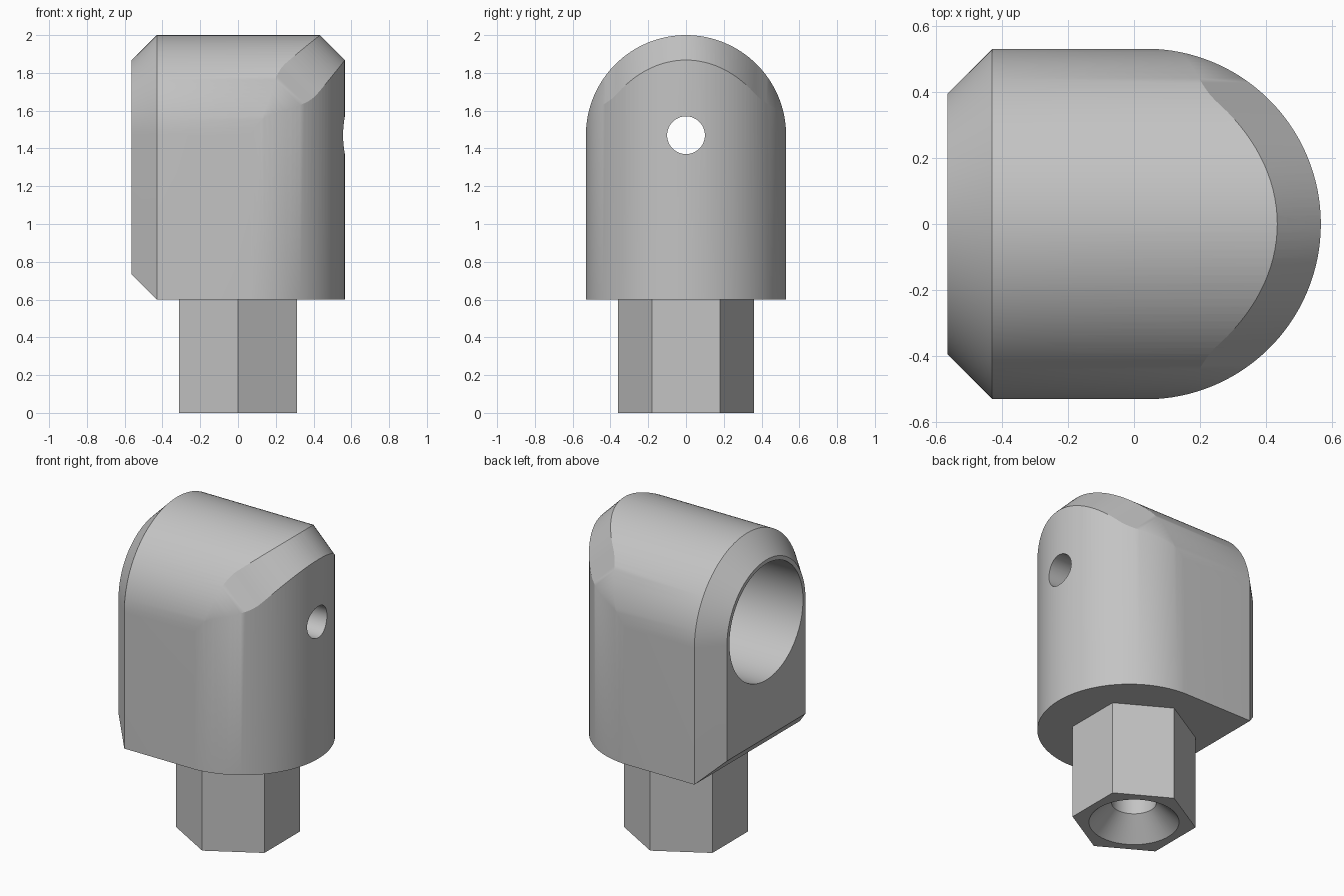
import bpy, bmesh
from math import sin, cos, pi, sqrt, radians

cube = bpy.data.objects.get("Cube")
if cube:
    bpy.data.objects.remove(cube, do_unlink=True)

R = 0.53            # arch and nose radius
BASE = 0.6          # underside of the housing
AXIS = 1.47         # height of the bore axis
NOSE = 0.035        # centre of the rounded nose in x
END = 0.565         # half length
CH = 0.135          # chamfer size

metal = bpy.data.materials.new("plain grey")
metal.use_nodes = True
grey = (0.55, 0.55, 0.55, 1)
metal.diffuse_color = grey
metal.node_tree.nodes["Principled BSDF"].inputs["Base Color"].default_value = grey


def loft(name, loops):
    """Closed solid through a list of equal-length point loops."""
    bm = bmesh.new()
    rings = [[bm.verts.new(p) for p in loop] for loop in loops]
    n = len(rings[0])
    for a, b in zip(rings, rings[1:]):
        for i in range(n):
            j = (i + 1) % n
            bm.faces.new((a[i], a[j], b[j], b[i]))
    bm.faces.new(rings[0])
    bm.faces.new(rings[-1])
    bmesh.ops.recalc_face_normals(bm, faces=bm.faces)
    mesh = bpy.data.meshes.new(name)
    bm.to_mesh(mesh)
    bm.free()
    obj = bpy.data.objects.new(name, mesh)
    bpy.context.collection.objects.link(obj)
    return obj


def circle(r, n=64, start=0.0):
    return [(r * cos(start + 2 * pi * i / n), r * sin(start + 2 * pi * i / n))
            for i in range(n)]


def boolean(obj, tool, operation):
    tool.hide_render = True
    mod = obj.modifiers.new(operation.lower(), 'BOOLEAN')
    mod.operation, mod.solver, mod.object = operation, 'EXACT', tool
    bpy.context.view_layer.objects.active = obj
    bpy.ops.object.modifier_apply(modifier=mod.name)


def arch(x, inset):
    """Flat-bottomed arch section at x, inset evenly on all sides."""
    r = R - inset
    top = [(x, r * cos(pi * i / 64), AXIS + r * sin(pi * i / 64)) for i in range(65)]
    return [(x, r, BASE + inset)] + top + [(x, -r, BASE + inset)]


def finish(obj):
    obj.data.materials.clear()
    obj.data.materials.append(metal)
    bpy.ops.object.select_all(action='DESELECT')
    obj.select_set(True)
    bpy.context.view_layer.objects.active = obj
    bpy.ops.object.shade_smooth_by_angle(angle=radians(25))


# Housing: arch with a chamfered open end
housing = loft("housing", [arch(-END, CH), arch(CH - END, 0), arch(0.8, 0)])

# Rounded nose, seen in plan
rn = R + 0.001
plan = [(NOSE + rn * cos(a), rn * sin(a))
        for a in (-pi / 2 + pi * i / 64 for i in range(65))]
plan += [(0, 0.65), (-1, 0.65), (-1, -0.65), (0, -0.65)]
nose = loft("nose_shaper", [[(x, y, z) for x, y in plan] for z in (-1, 3)])


# Sloping chamfer where arch and nose meet, fading out towards the sides
def fade(u):
    if u < 0.7:
        return CH + 0.035 * (u / 0.7) ** 2
    return 0.17 * (1 - ((u - 0.7) / 0.3) ** 2)


rc = R + 0.002
slope = []
for i in range(65):
    u = sin(pi * (i / 64 - 0.5))
    slope.append((rc * u, AXIS + NOSE + 2 * rc * sqrt(max(0, 1 - u * u)) - fade(abs(u))))
slope += [(0.65, 1.3), (0.65, -5), (-0.65, -5), (-0.65, 1.3)]
bevel = loft("chamfer_shaper", [[(s / 2 + t, y, s / 2 - t) for y, s in slope]
                                for t in (-3, 3)])

# Main bore, small cross hole and countersunk stem hole
bore = loft("bore_cutter", [[(x, y, AXIS + z) for y, z in circle(0.37, 96)]
                            for x in (-1, 0.3)])
pin = loft("pin_hole_cutter", [[(x, y, AXIS + z) for y, z in circle(0.1)]
                               for x in (0.1, 1)])
screw = loft("screw_hole_cutter", [[(x, y, z) for x, y in circle(r)]
                                   for z, r in ((-0.05, 0.31), (0.13, 0.13), (1.4, 0.13))])

# Hexagonal stem
stem = loft("hex_stem", [[(x, y, z) for x, y in circle(0.36, 6, pi / 2)]
                         for z in (0, BASE)])

boolean(housing, nose, 'INTERSECT')
boolean(housing, bevel, 'INTERSECT')
for tool in (bore, pin, screw):
    boolean(housing, tool, 'DIFFERENCE')
boolean(stem, screw, 'DIFFERENCE')

for tool in (nose, bevel, bore, pin, screw):
    bpy.data.objects.remove(tool, do_unlink=True)
for part in (housing, stem):
    finish(part)
